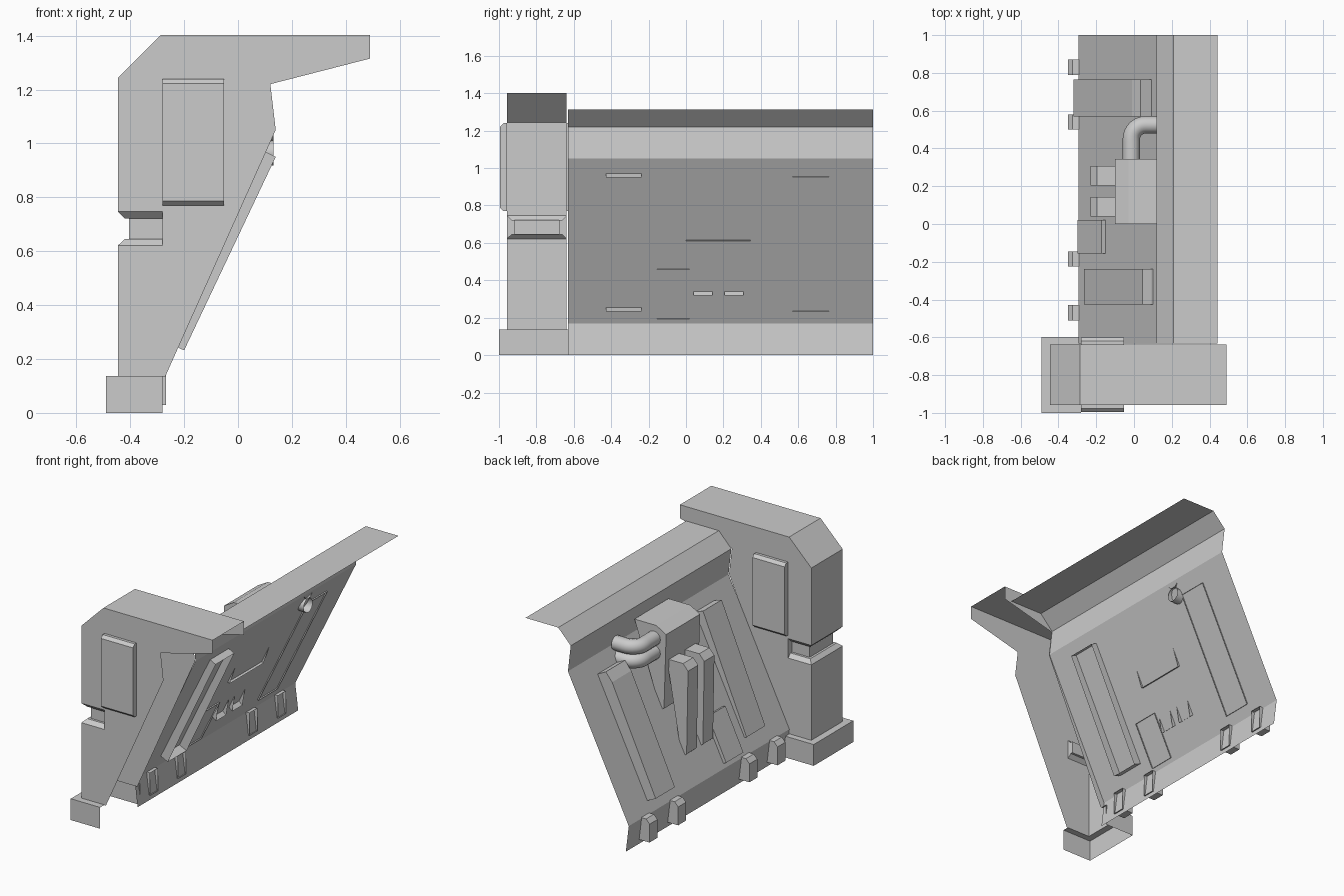
import bpy, bmesh

cube = bpy.data.objects.get("Cube")
if cube:
    bpy.data.objects.remove(cube, do_unlink=True)

# Single bare grey finish
GREY = (0.6, 0.6, 0.6, 1.0)
grey = bpy.data.materials.new("plain_grey")
grey.use_nodes = True
grey.diffuse_color = GREY
bsdf = next(n for n in grey.node_tree.nodes if n.type == 'BSDF_PRINCIPLED')
bsdf.inputs["Base Color"].default_value = GREY


def finish(name, bm):
    bmesh.ops.recalc_face_normals(bm, faces=bm.faces)
    mesh = bpy.data.meshes.new(name)
    bm.to_mesh(mesh)
    bm.free()
    mesh.materials.append(grey)
    obj = bpy.data.objects.new(name, mesh)
    bpy.context.collection.objects.link(obj)
    return obj


def prism(name, profile, start, end, axis='y', walls=None, caps=True):
    """Extrude a profile; by default the wall closing last to first is left open."""
    bm = bmesh.new()
    n = len(profile)

    def ring(t):
        return [bm.verts.new((a, t, z) if axis == 'y' else (t, a, z)) for a, z in profile]
    r0, r1 = ring(start), ring(end)
    for i in (range(n - 1) if walls is None else walls):
        j = (i + 1) % n
        bm.faces.new((r0[i], r0[j], r1[j], r1[i]))
    if caps:
        bm.faces.new(r0)
        bm.faces.new(r1[::-1])
    return finish(name, bm)


def loft(name, rows):
    """Join successive rows of points with quads."""
    bm = bmesh.new()
    rows = [[bm.verts.new(p) for p in row] for row in rows]
    for a, b in zip(rows, rows[1:]):
        for i in range(len(a) - 1):
            bm.faces.new((a[i], a[i + 1], b[i + 1], b[i]))
    return finish(name, bm)


INNER = -0.28          # x where foot and neck end
Y0, Y1 = -0.957, -0.638  # pillar faces


def u_row(x, y0, y1, z):
    return [(INNER, y0, z), (x, y0, z), (x, y1, z), (INNER, y1, z)]


# Bent wall sheet
wall = [(-0.272, 0), (-0.293, 0.17), (0.14, 1.05), (0.12, 1.22), (0.209, 1.313), (0.442, 1.313)]
prism("wall_sheet", wall, -0.632, 1.0, caps=False)

# End pillar, open towards the wall's overhang side
pillar = [(-0.445, 0.135), (-0.445, 0.622), (INNER, 0.622), (INNER, 0.747),
          (-0.445, 0.747), (-0.445, 1.245), (-0.287, 1.402), (0.49, 1.402),
          (0.49, 1.315), (0.12, 1.22), (0.14, 1.05), (-0.27, 0.135)]
prism("pillar", pillar, Y0, Y1, walls=(0, 4, 5, 6))

# Recessed neck with sloped lips
neck = []
for z, inset in ((0.622, 0), (0.645, 0.025), (0.645, 0.04),
                 (0.722, 0.04), (0.722, 0.025), (0.747, 0)):
    row = u_row(-0.445 + inset, Y0 + inset, Y1 - inset, z)
    neck.append([(INNER, Y0, z)] + row + [(INNER, Y1, z)])
loft("pillar_neck", neck)

# Foot with ledge around the pillar
loft("pillar_foot", [u_row(-0.49, -1.0, -0.598, 0),
                     u_row(-0.49, -1.0, -0.598, 0.137),
                     u_row(-0.445, Y0, Y1, 0.137)])

# Raised panels on both pillar faces
for name, face, out in (("front_panel", Y0, -0.037), ("back_panel", Y1, 0.037)):
    prism(name, [(face, 0.77), (face + out * 0.5, 0.77), (face + out, 0.787),
                 (face + out, 1.222), (face + out * 0.5, 1.24), (face, 1.24)],
          INNER, -0.052, axis='x')

# Long ribs and small plate lying on the slope
prism("far_rib", [(0.1, 0.952), (0.035, 0.985), (-0.01, 0.93), (-0.32, 0.264), (-0.254, 0.232)],
      0.57, 0.765)
prism("near_rib", [(0.14, 0.95), (0.09, 0.975), (0.045, 0.99), (-0.265, 0.262), (-0.2, 0.232)],
      -0.427, -0.237)
prism("low_plate", [(-0.143, 0.457), (-0.172, 0.47), (-0.3, 0.205), (-0.274, 0.192)],
      -0.155, 0.02)

# Machine housing with two fins beneath it
prism("housing", [(0.125, 1.14), (-0.03, 1.14), (-0.1, 1.1), (-0.085, 0.62), (-0.06, 0.61)],
      0.0, 0.345)
for i, y in enumerate((0.04, 0.205)):
    prism(f"fin_{i + 1}", [(-0.08, 0.925), (-0.195, 0.925), (-0.23, 0.885),
                           (-0.22, 0.35), (-0.185, 0.32)], y, y + 0.103)

# Clamps along the bottom edge
for i, y in enumerate((-0.47, -0.185, 0.54, 0.83)):
    prism(f"clamp_{i + 1}", [(-0.268, 0.175), (-0.325, 0.175), (-0.35, 0.148),
                             (-0.35, 0.03), (-0.268, 0.03)], y - 0.04, y + 0.04)

# Two stacked elbow pipes from the housing into the wall
for i, z in enumerate((1.055, 0.965)):
    curve = bpy.data.curves.new(f"pipe_{i + 1}", 'CURVE')
    curve.dimensions = '3D'
    curve.bevel_depth = 0.046
    curve.bevel_resolution = 4
    curve.resolution_u = 8
    spline = curve.splines.new('BEZIER')
    path = [(-0.014, 0.33), (-0.014, 0.45), (0.061, 0.525), (0.132, 0.525)]
    spline.bezier_points.add(len(path) - 1)
    for k, (p, (x, y)) in enumerate(zip(spline.bezier_points, path)):
        dx, dy = (0, 0.041) if k < 2 else (0.041, 0)
        p.co = (x, y, z)
        p.handle_left_type = p.handle_right_type = 'FREE'
        p.handle_left = (x - dx, y - dy, z)
        p.handle_right = (x + dx, y + dy, z)
    curve.materials.append(grey)
    pipe = bpy.data.objects.new(f"pipe_{i + 1}", curve)
    bpy.context.collection.objects.link(pipe)
    bpy.ops.object.select_all(action='DESELECT')
    pipe.select_set(True)
    bpy.context.view_layer.objects.active = pipe
    bpy.ops.object.convert(target='MESH')
    bpy.ops.object.shade_smooth()
